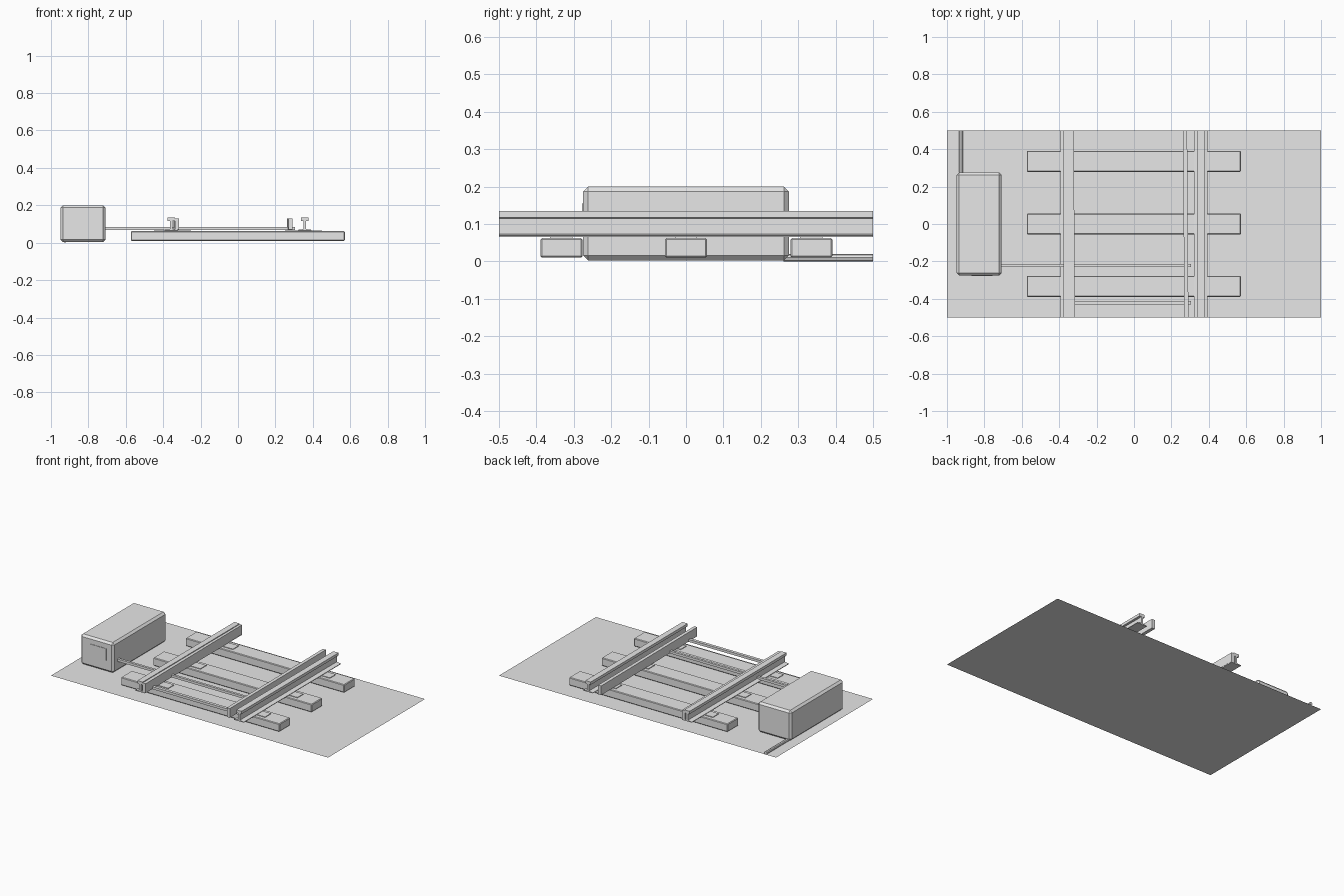
import bpy
import bmesh

old = bpy.data.objects.get("Cube")
if old:
    bpy.data.objects.remove(old, do_unlink=True)

grey = bpy.data.materials.new("plain_grey")
grey.use_nodes = True
GREY = (0.8, 0.8, 0.8, 1)
grey.diffuse_color = GREY
grey.node_tree.nodes["Principled BSDF"].inputs["Base Color"].default_value = GREY


def finish(name, bm, bevel=0):
    bmesh.ops.recalc_face_normals(bm, faces=bm.faces)
    mesh = bpy.data.meshes.new(name)
    bm.to_mesh(mesh)
    bm.free()
    mesh.materials.append(grey)
    obj = bpy.data.objects.new(name, mesh)
    bpy.context.collection.objects.link(obj)
    if bevel:
        mod = obj.modifiers.new("edge_bevel", "BEVEL")
        mod.width = bevel
        mod.segments = 1
    return obj


def box(name, x, y, z, bevel=0):
    """Box from (low, high) ranges on each axis."""
    bm = bmesh.new()
    bmesh.ops.create_cube(bm, size=1)
    for v in bm.verts:
        v.co = [r[0] + (c + 0.5) * (r[1] - r[0]) for c, r in zip(v.co, (x, y, z))]
    return finish(name, bm, bevel)


def extrude_profile(name, profile, front_x, back_x):
    """Run an x-z profile along the track from the front end to the back end."""
    bm = bmesh.new()
    ends = [[bm.verts.new((cx + x, y, z)) for x, z in profile]
            for cx, y in ((front_x, -0.5), (back_x, 0.5))]
    n = len(profile)
    for i in range(n):
        j = (i + 1) % n
        bm.faces.new((ends[0][i], ends[0][j], ends[1][j], ends[1][i]))
    bm.faces.new(ends[0])
    bm.faces.new(ends[1])
    return finish(name, bm)


# Ground sheet
bm = bmesh.new()
bmesh.ops.create_grid(bm, x_segments=1, y_segments=1, size=1)
for v in bm.verts:
    v.co.y *= 0.5
finish("ground", bm)

# Sleepers with thin rail plates
for label, cy in (("front", -0.333), ("middle", 0), ("back", 0.335)):
    box(f"{label}_sleeper", (-0.573, 0.571), (cy - 0.056, cy + 0.056),
        (0.01, 0.062), 0.004)
    for side, s in (("right", -1), ("left", 1)):
        box(f"{label}_{side}_rail_plate", sorted((s * 0.25, s * 0.45)),
            (cy - 0.03, cy + 0.03), (0.06, 0.066))

# Running rails: foot, web and head
half = [(0.035, 0.065), (0.035, 0.069), (0.006, 0.073),
        (0.006, 0.115), (0.019, 0.117), (0.019, 0.135)]
rail = half + [(-x, z) for x, z in reversed(half)]
extrude_profile("right_rail", rail, -0.357, -0.357)
extrude_profile("left_rail", rail, 0.357, 0.357)

# Movable switch blades, slightly angled
blade = [(-0.011, 0.07), (0.011, 0.07), (0.011, 0.13), (-0.011, 0.13)]
extrude_profile("right_switch_blade", blade, -0.327, -0.333)
extrude_profile("left_switch_blade", blade, 0.28, 0.273)

# Bars joining the blades
box("throw_bar", (-0.72, 0.305), (-0.231, -0.215), (0.068, 0.084))
box("stretcher_bar", (-0.345, 0.305), (-0.431, -0.411), (0.068, 0.084))

# Switch motor housing with shallow end panel
box("motor_housing", (-0.948, -0.708), (-0.275, 0.275), (0.003, 0.2), 0.013)
box("housing_panel", (-0.87, -0.757), (-0.278, -0.27), (0.08, 0.155))

# Cable on the ground
bm = bmesh.new()
bmesh.ops.create_cone(bm, cap_ends=True, segments=8, radius1=0.01,
                      radius2=0.01, depth=0.24)
for v in bm.verts:
    x, y, z = v.co
    v.co = (-0.925 + x, 0.38 + z, 0.01 + y)
finish("power_cable", bm)
